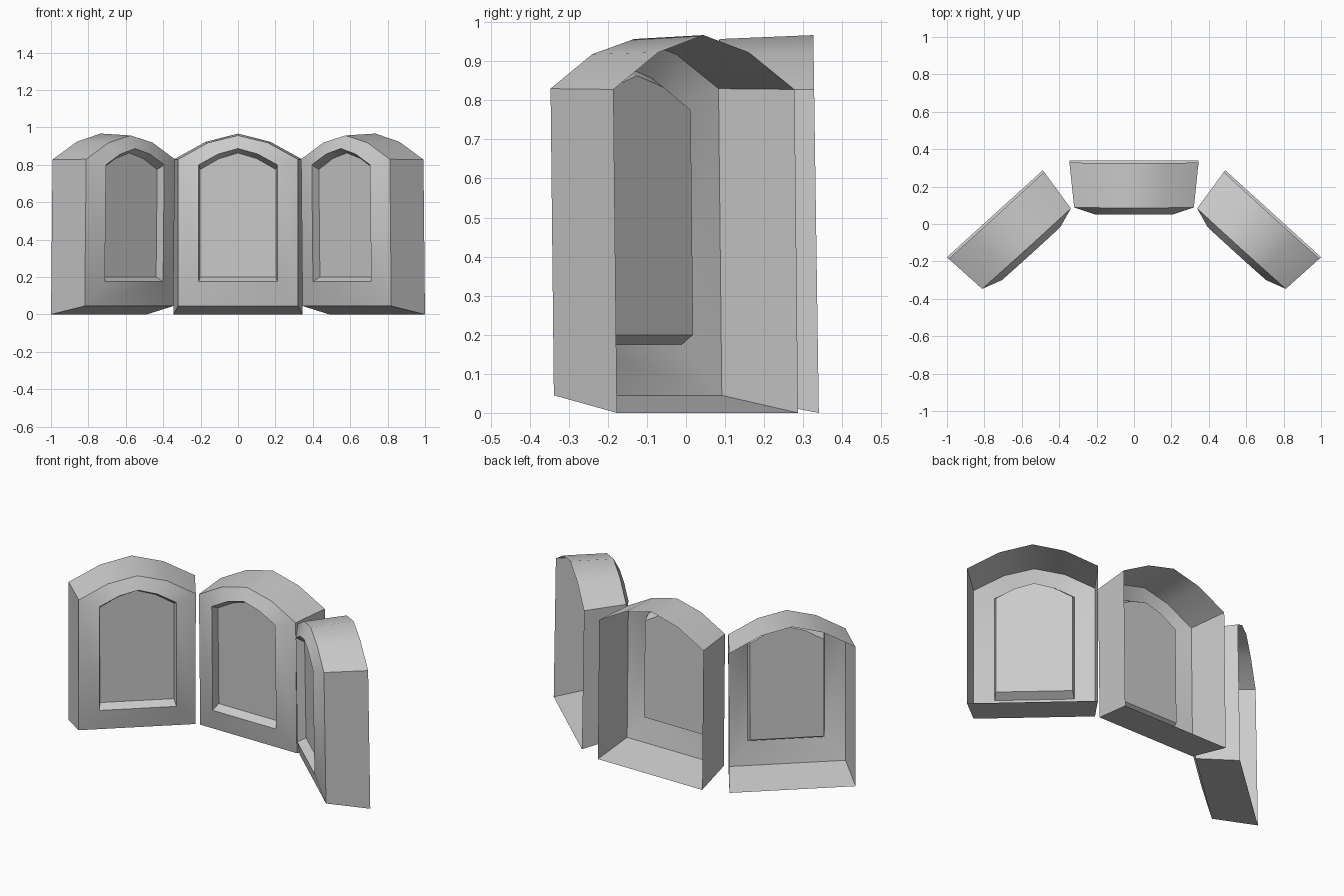
import bpy
import bmesh
import math

cube = bpy.data.objects.get("Cube")
if cube:
    bpy.data.objects.remove(cube, do_unlink=True)

LEAN = 0.0145  # the panels lean slightly toward the front

# Single plain colour
grey = bpy.data.materials.new("stone_grey")
grey.use_nodes = True
colour = (0.6, 0.6, 0.6, 1)
grey.diffuse_color = colour
grey.node_tree.nodes["Principled BSDF"].inputs["Base Color"].default_value = colour


def arch_ring(bm, depth, half, bottom, eave, shoulder, apex):
    """Arched outline, anticlockwise when seen from the front."""
    mid = half * 0.5
    outline = [(-half, bottom), (half, bottom), (half, eave), (mid, shoulder),
               (0, apex), (-mid, shoulder), (-half, eave)]
    return [bm.verts.new((x, -depth - LEAN * z, z)) for x, z in outline]


def build_panel_mesh():
    bm = bmesh.new()
    rings = [
        arch_ring(bm, 0.0, 0.345, 0.0, 0.828, 0.923, 0.967),     # open back rim
        arch_ring(bm, 0.24, 0.32, 0.045, 0.83, 0.918, 0.957),    # front shoulder
        arch_ring(bm, 0.277, 0.21, 0.175, 0.80, 0.858, 0.887),   # opening edge
        arch_ring(bm, 0.23, 0.202, 0.2, 0.775, 0.833, 0.863),    # recessed pane
    ]
    for outer, inner in zip(rings, rings[1:]):
        for i in range(len(outer)):
            j = (i + 1) % len(outer)
            bm.faces.new((outer[i], outer[j], inner[j], inner[i]))
    bm.faces.new(rings[-1])
    mesh = bpy.data.meshes.new("arched_panel")
    bm.to_mesh(mesh)
    bm.free()
    mesh.materials.append(grey)
    return mesh


# Three matching panels: centre and two angled wings
panel = build_panel_mesh()
turn = math.radians(42.2)
for name, place, angle in [("centre_panel", (0, 0.34, 0), 0),
                           ("left_panel", (0.744, 0.055, 0), -turn),
                           ("right_panel", (-0.744, 0.055, 0), turn)]:
    obj = bpy.data.objects.new(name, panel)
    obj.location = place
    obj.rotation_euler.z = angle
    bpy.context.collection.objects.link(obj)

# Soft shading across the arch, crisp elsewhere
bpy.ops.object.select_all(action='DESELECT')
centre = bpy.data.objects["centre_panel"]
centre.select_set(True)
bpy.context.view_layer.objects.active = centre
bpy.ops.object.shade_smooth_by_angle(angle=math.radians(32))
